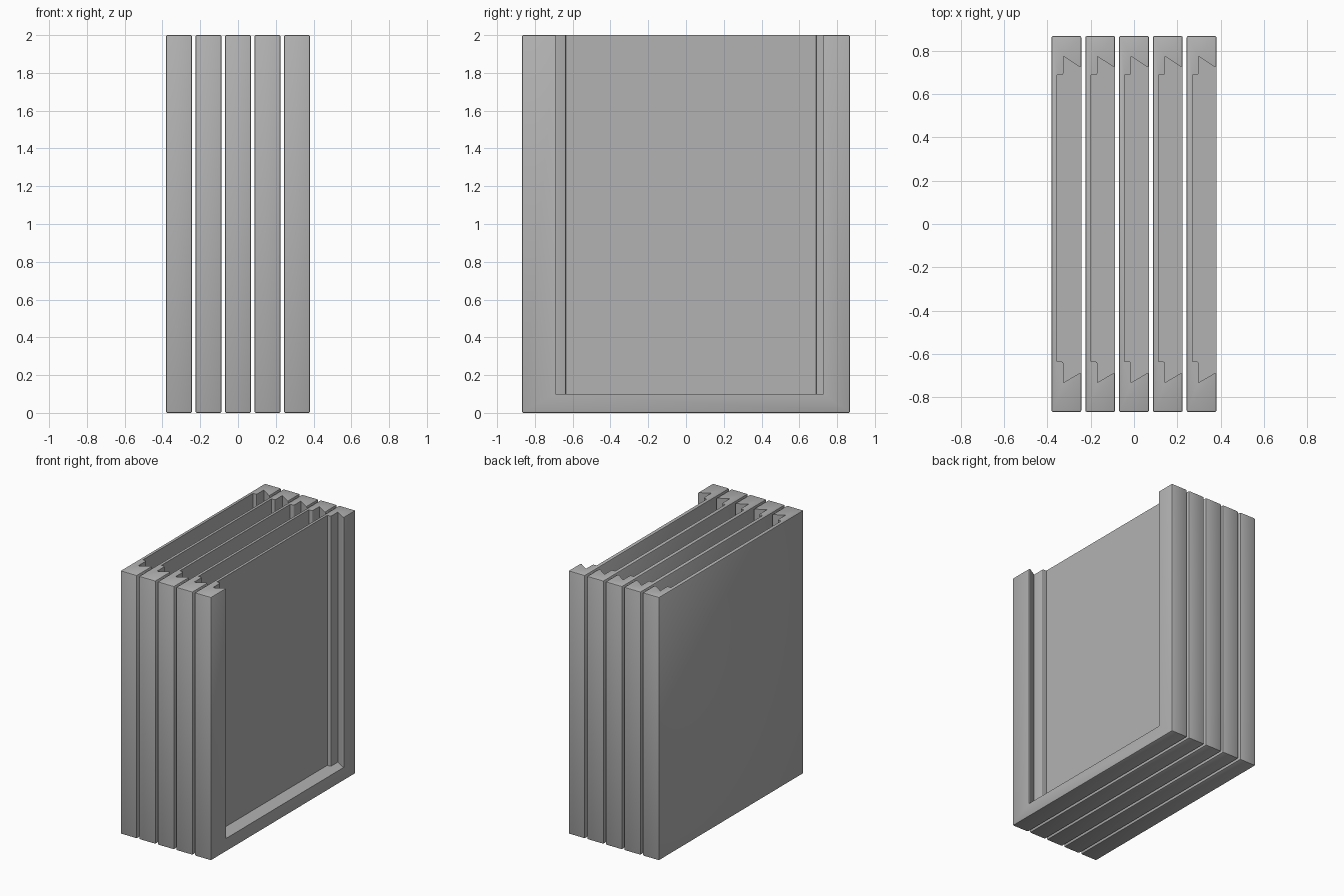
import bpy, bmesh

if "Cube" in bpy.data.objects:
    bpy.data.objects.remove(bpy.data.objects["Cube"])

W, HY, H = 0.138, 0.868, 2.0      # panel thickness, half depth, height
PITCH, COUNT, FLOOR = 0.156, 5, 0.10

grey = bpy.data.materials.new("plain grey")
grey.diffuse_color = (0.45, 0.45, 0.45, 1)
grey.use_nodes = True
grey.node_tree.nodes["Principled BSDF"].inputs["Base Color"].default_value = grey.diffuse_color


def make_object(name, bm):
    mesh = bpy.data.meshes.new(name)
    bmesh.ops.recalc_face_normals(bm, faces=bm.faces[:])
    bm.to_mesh(mesh)
    bm.free()
    ob = bpy.data.objects.new(name, mesh)
    bpy.context.collection.objects.link(ob)
    mesh.materials.append(grey)
    return ob


def panel_block(name):
    bm = bmesh.new()
    bmesh.ops.create_cube(bm, size=1)
    for v in bm.verts:
        v.co = (v.co.x * W, v.co.y * 2 * HY, (v.co.z + 0.5) * H)
    bmesh.ops.bevel(bm, geom=bm.edges[:], offset=0.008, segments=2,
                    profile=0.5, affect='EDGES')
    return make_object(name, bm)


def slot_cutter(name):
    # Undercut slot section: back wall, small lip, slanted dovetail, mouth
    x0 = -W / 2
    upper = [(0.026, 0.688), (0.048, 0.688), (0.053, 0.686), (0.0555, 0.681)]
    lower = [(0.0555, -0.642), (0.053, -0.638), (0.048, -0.635), (0.026, -0.635)]
    upper = [(0.026, 0.688), (0.048, 0.688), (0.053, 0.691), (0.0555, 0.696),
             (0.0555, 0.774), (0.127, 0.727), (0.160, 0.727)]
    lower = [(0.160, -0.690), (0.127, -0.690), (0.0555, -0.732),
             (0.0555, -0.643), (0.053, -0.638), (0.048, -0.635), (0.026, -0.635)]
    bm = bmesh.new()
    face = bm.faces.new([bm.verts.new((x0 + x, y, FLOOR)) for x, y in upper + lower])
    top = bmesh.ops.extrude_face_region(bm, geom=[face])
    bmesh.ops.translate(bm, vec=(0, 0, H), verts=[
        g for g in top["geom"] if isinstance(g, bmesh.types.BMVert)])
    ob = make_object(name, bm)
    ob.hide_render = True
    return ob


# One slotted panel
panel = panel_block("slotted_panel_1")
cutter = slot_cutter("slot_cutter")
cut = panel.modifiers.new("slot", 'BOOLEAN')
cut.operation, cut.solver, cut.object = 'DIFFERENCE', 'EXACT', cutter
bpy.context.view_layer.objects.active = panel
panel.select_set(True)
bpy.ops.object.modifier_apply(modifier="slot")
bpy.data.objects.remove(cutter, do_unlink=True)
bpy.ops.object.shade_smooth_by_angle()

# Row of identical panels
first_x = -PITCH * (COUNT - 1) / 2
panel.location.x = first_x
for i in range(1, COUNT):
    copy = panel.copy()
    copy.data = panel.data.copy()
    copy.name = f"slotted_panel_{i + 1}"
    copy.location.x = first_x + i * PITCH
    bpy.context.collection.objects.link(copy)
